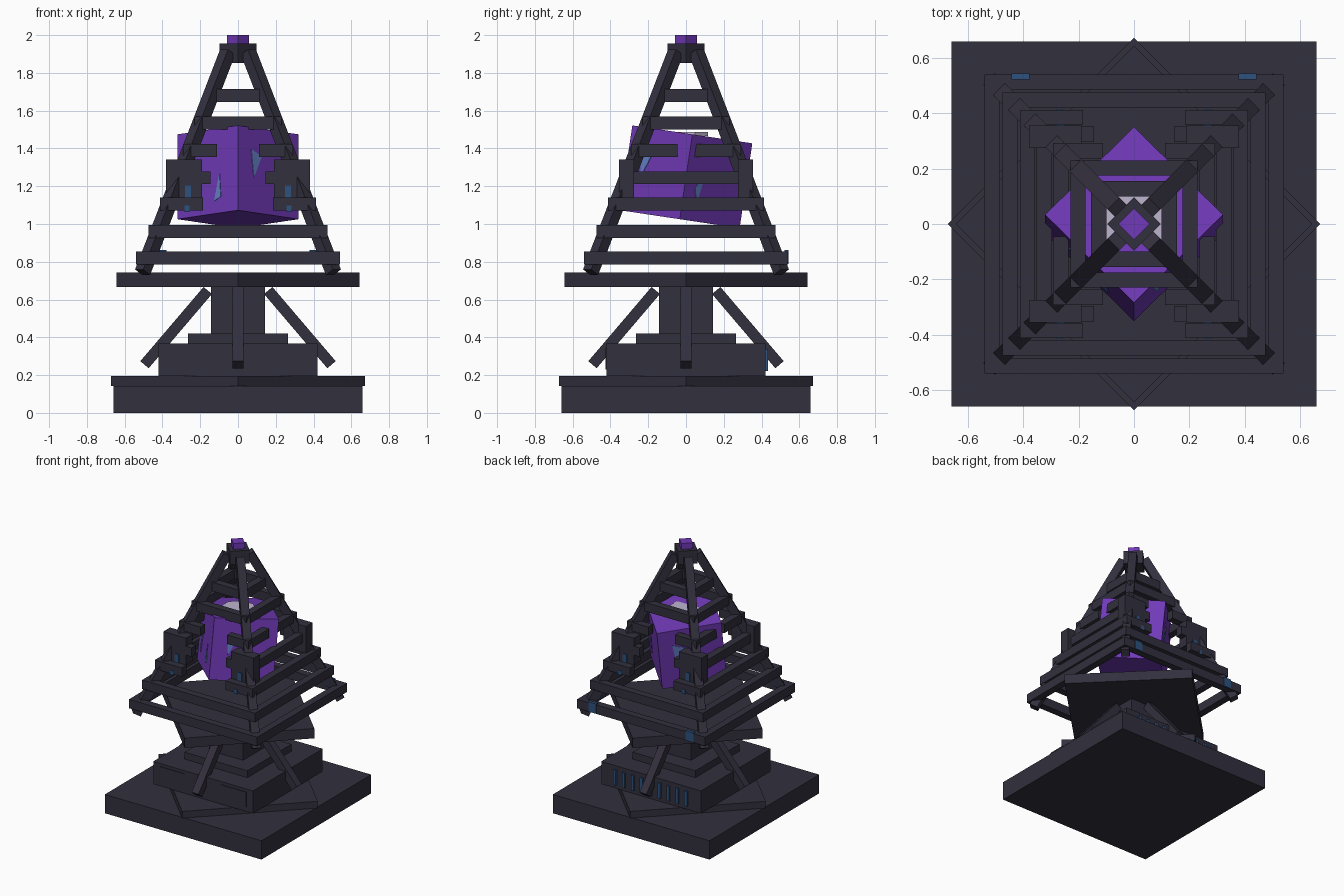
import bpy, bmesh, math
from mathutils import Vector, Matrix

cube = bpy.data.objects.get("Cube")
if cube:
    bpy.data.objects.remove(cube, do_unlink=True)


def material(name, rgb):
    m = bpy.data.materials.new(name)
    m.use_nodes = True
    m.diffuse_color = (*rgb, 1)
    m.node_tree.nodes["Principled BSDF"].inputs["Base Color"].default_value = (*rgb, 1)
    return m


dark = material("dark slate", (0.032, 0.029, 0.047))
purple = material("purple", (0.165, 0.042, 0.48))
glow = material("light blue", (0.13, 0.22, 0.58))
blue = material("dark blue", (0.025, 0.085, 0.21))
pale = material("pale lilac", (0.52, 0.46, 0.62))


def finish(name, bm, mat, matrix):
    bm.transform(matrix)
    bmesh.ops.recalc_face_normals(bm, faces=bm.faces)
    mesh = bpy.data.meshes.new(name)
    bm.to_mesh(mesh)
    bm.free()
    mesh.materials.append(mat)
    ob = bpy.data.objects.new(name, mesh)
    bpy.context.collection.objects.link(ob)
    return ob


def box(name, center, size, mat=dark, rot=Matrix()):
    bm = bmesh.new()
    bmesh.ops.create_cube(bm, size=1)
    return finish(name, bm, mat, Matrix.Translation(center) @ rot @ Matrix.Diagonal((*size, 1)))


def slab(name, half, z0, z1, mat=dark, diamond=False):
    """Centred square slab; for a diamond, half is the half diagonal."""
    side = half * (math.sqrt(2) if diamond else 2)
    rot = Matrix.Rotation(math.radians(45 if diamond else 0), 4, 'Z')
    return box(name, (0, 0, (z0 + z1) / 2), (side, side, z1 - z0), mat, rot)


def beam(name, p, q, width, mat=dark):
    p, q = Vector(p), Vector(q)
    z = (q - p).normalized()
    x = z.cross(Vector((0, 0, 1))).normalized()
    rot = Matrix((x, z.cross(x), z)).transposed().to_4x4()
    return box(name, (p + q) / 2, (width, width, (q - p).length), mat, rot)


# Stepped pedestal
slab("base", 0.66, 0, 0.143)
slab("base_diamond", 0.672, 0.143, 0.195, diamond=True)
slab("lower_block", 0.42, 0.195, 0.367)
slab("upper_block", 0.265, 0.367, 0.42)
slab("column", 0.143, 0.42, 0.67)
slab("platform", 0.643, 0.667, 0.742, diamond=True)

# Braces on the four sides
for i in range(4):
    r = Matrix.Rotation(i * math.pi / 2, 3, 'Z')
    beam(f"brace_{i}", r @ Vector((0.495, 0, 0.255)), r @ Vector((0.16, 0, 0.648)), 0.058)

# Front panels and rear vent slats
for s in (-1, 1):
    box("front_panel", (s * 0.26, -0.421, 0.287), (0.21, 0.008, 0.115))
for i in range(9):
    box(f"vent_slat_{i}", ((i - 4) * 0.075, 0.425, 0.28), (0.022, 0.018, 0.115), blue)

# Corner legs with blue strips near the foot
for sx in (-1, 1):
    for sy in (-1, 1):
        foot, top = Vector((sx * 0.505, sy * 0.505, 0.745)), Vector((sx * 0.055, sy * 0.055, 1.91))
        beam("corner_leg", foot, top, 0.06)
        inward = Vector((-sx, -sy, 0)) * 0.012
        beam("leg_strip", foot.lerp(top, 0.1) + inward, foot.lerp(top, 0.17) + inward, 0.045, blue)


def rail(name, side, half, gap, z):
    """One rail on a side of the tower, split in two when gap is not zero."""
    r = Matrix.Rotation(side * math.pi / 2, 4, 'Z')
    depth = 0.055
    spans = [(-half, -gap), (gap, half)] if gap else [(-half, half)]
    for a, b in spans:
        center = r @ Vector(((a + b) / 2, -half + depth / 2, z))
        box(name, center, (b - a, depth, 0.068), dark, r)


# Rails: height, half length, gap on front and back, gap on the other sides
levels = [(0.82, 0.54, 0, 0), (0.96, 0.475, 0, 0), (1.105, 0.412, 0.185, 0),
          (1.245, 0.352, 0.145, 0), (1.39, 0.292, 0.112, 0.045),
          (1.535, 0.23, 0, 0), (1.68, 0.155, 0, 0)]
for z, half, gap_front, gap_side in levels:
    for side in range(4):
        rail("rail", side, half, gap_side if side % 2 else gap_front, z)

# Housings on the legs with blue lights
for sx in (-1, 1):
    for sy in (-1, 1):
        box("leg_housing", (sx * 0.285, sy * 0.315, 1.24), (0.19, 0.08, 0.205))
        box("housing_light", (sx * 0.265, sy * 0.356, 1.17), (0.032, 0.008, 0.065), blue)
        box("rail_light", (sx * 0.27, sy * 0.412, 1.08), (0.025, 0.006, 0.035), blue)
    box("rear_rail_clip", (sx * 0.41, 0.532, 0.825), (0.065, 0.022, 0.074), blue)

# Tilted crystal block with glowing cracks
tilt = (Matrix.Translation((0, 0, 1.25)) @ Matrix.Rotation(math.radians(-8.5), 4, 'X')
        @ Matrix.Rotation(math.radians(45), 4, 'Z'))
side = 0.454
bm = bmesh.new()
bmesh.ops.create_cube(bm, size=side)
finish("crystal", bm, purple, tilt)


def crack(face, points):
    bm = bmesh.new()
    verts = [bm.verts.new((u, -side / 2 - 0.003, v)) for u, v in points]
    f = bm.faces.new(verts)
    out = bmesh.ops.extrude_face_region(bm, geom=[f])
    moved = [v for v in out["geom"] if isinstance(v, bmesh.types.BMVert)]
    bmesh.ops.translate(bm, verts=moved, vec=(0, 0.006, 0))
    finish("crystal_crack", bm, glow, tilt @ Matrix.Rotation(face * math.pi / 2, 4, 'Z'))


for face in (0, 2):
    crack(face, [(-0.13, 0.11), (-0.05, 0.08), (-0.11, -0.04)])
for face in (1, 3):
    crack(face, [(-0.12, -0.14), (-0.09, 0.02), (-0.15, -0.05)])
    crack(3, [(0.05, -0.16), (0.1, -0.14), (0.09, -0.01)]) if face == 3 else None

# Pale disc over the crystal
bm = bmesh.new()
bmesh.ops.create_cone(bm, cap_ends=True, segments=8, radius1=0.125, radius2=0.125, depth=0.022)
finish("pale_disc", bm, pale, Matrix.Translation((0, 0, 1.477)) @ Matrix.Rotation(math.pi / 8, 4, 'Z'))

# Peak
slab("peak_cap", 0.097, 1.853, 1.955, diamond=True)
slab("peak_gem", 0.057, 1.955, 2.0, purple, diamond=True)
